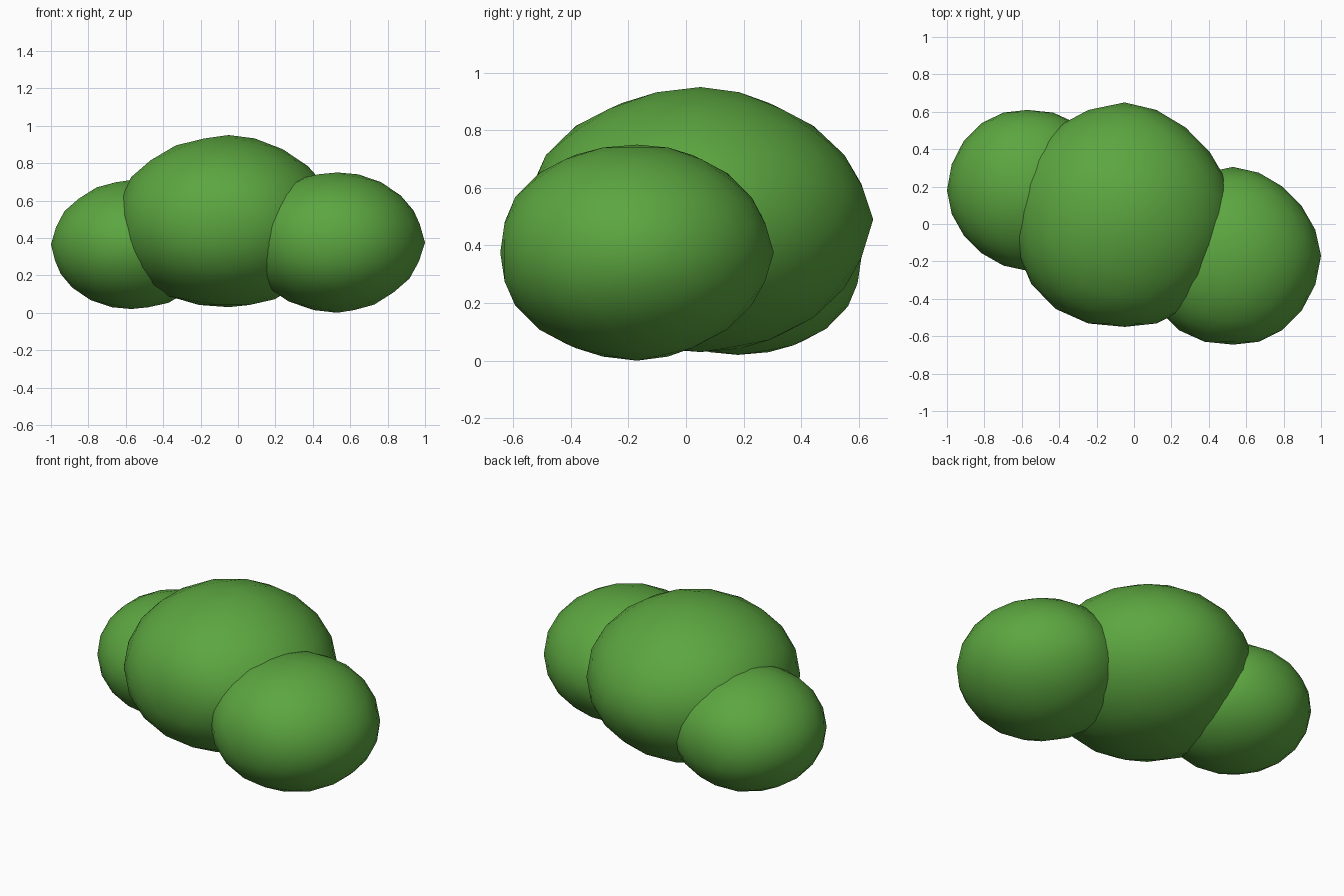
import bpy
from mathutils import Vector

if "Cube" in bpy.data.objects:
    bpy.data.objects.remove(bpy.data.objects["Cube"])

# Single leaf colour
green = bpy.data.materials.new("leaf_green")
green.diffuse_color = (0.107, 0.381, 0.051, 1.0)
green.use_nodes = True
green.node_tree.nodes["Principled BSDF"].inputs["Base Color"].default_value = green.diffuse_color


def clump(name, centre, radii, lean):
    """Smooth squashed icosphere; its body leans a little while its poles stay."""
    bpy.ops.mesh.primitive_ico_sphere_add(subdivisions=3, radius=1, location=centre)
    ob = bpy.context.object
    ob.name = name
    for v in ob.data.vertices:
        n = v.co.copy()
        weight = 1 - max(abs(c) for c in n) ** 16
        v.co = n * Vector(radii) + Vector(lean) * weight
    bpy.ops.object.shade_smooth()
    ob.data.materials.append(green)


# Three overlapping clumps of the bush
clump("middle_clump", (-0.05, 0.05, 0.49), (0.59, 0.60, 0.46), (-0.022, -0.02, -0.008))
clump("right_clump", (0.53, -0.17, 0.375), (0.47, 0.475, 0.375), (-0.014, -0.014, 0.005))
clump("left_clump", (-0.57, 0.18, 0.365), (0.43, 0.43, 0.345), (0.008, 0.012, -0.004))
